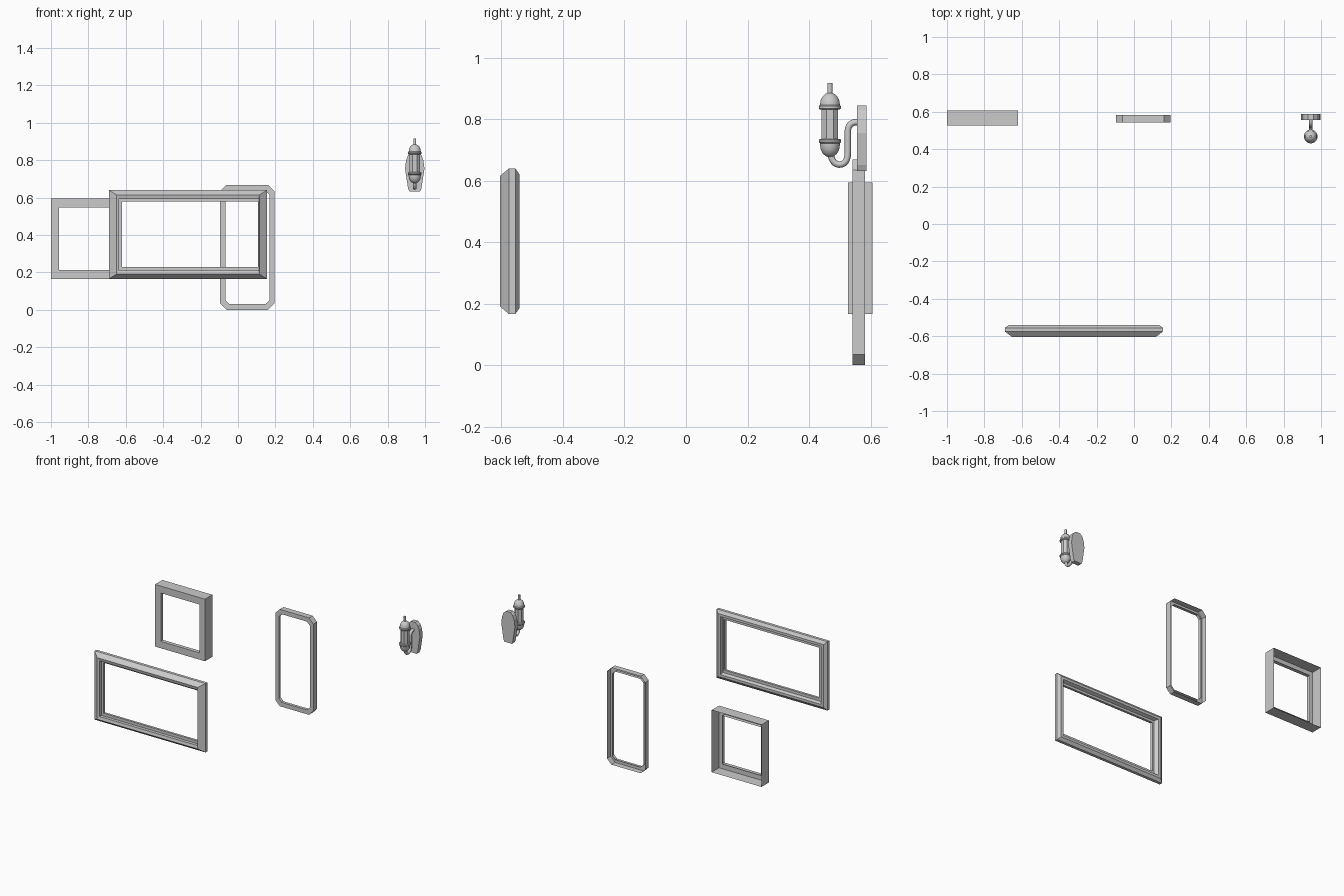
import bpy, bmesh, math
from mathutils import Vector

if "Cube" in bpy.data.objects:
    bpy.data.objects.remove(bpy.data.objects["Cube"])


def finish(name, bm, smooth=False):
    me = bpy.data.meshes.new(name)
    bm.to_mesh(me)
    bm.free()
    ob = bpy.data.objects.new(name, me)
    bpy.context.collection.objects.link(ob)
    if smooth:
        bpy.ops.object.select_all(action='DESELECT')
        bpy.context.view_layer.objects.active = ob
        ob.select_set(True)
        bpy.ops.object.shade_smooth_by_angle(angle=math.radians(40))
    return ob


def outline(x0, x1, z0, z1, cut=0):
    # counter-clockwise rectangle seen from the front, optionally with cut corners
    if not cut:
        return [(x0, z0), (x1, z0), (x1, z1), (x0, z1)]
    return [(x0 + cut, z0), (x1 - cut, z0), (x1, z0 + cut), (x1, z1 - cut),
            (x1 - cut, z1), (x0 + cut, z1), (x0, z1 - cut), (x0, z0 + cut)]


def loft(name, rings, closed=False):
    # rings: (y, outline), from outer back, over the front, to the opening
    bm = bmesh.new()
    loops = [[bm.verts.new((x, y, z)) for x, z in pts] for y, pts in rings]
    if closed:
        loops.append(loops[0])
    for a, b in zip(loops, loops[1:]):
        n = len(a)
        for i in range(n):
            j = (i + 1) % n
            bm.faces.new((a[i], a[j], b[j], b[i]))
    return finish(name, bm)


def lathe(name, profile, cx, cy, seg, smooth=True):
    bm = bmesh.new()
    rows = []
    for r, z in profile:
        rows.append([bm.verts.new((cx + r * math.cos(math.tau * (k + .5) / seg),
                                   cy + r * math.sin(math.tau * (k + .5) / seg), z))
                     for k in range(seg)])
    for a, b in zip(rows, rows[1:]):
        for i in range(seg):
            j = (i + 1) % seg
            bm.faces.new((a[i], a[j], b[j], b[i]))
    bm.faces.new(rows[0][::-1])
    bm.faces.new(rows[-1])
    return finish(name, bm, smooth)


# square window frame, hollow behind
outer = outline(-1, -.62, .166, .594)
inner = outline(-.957, -.663, .213, .546)
loft("square_frame", [(.606, outer), (.526, outer), (.526, inner), (.552, inner)])

# tall window frame with cut corners, hollow behind
outer = outline(-.095, .195, 0, .668, .034)
inner = outline(-.068, .168, .03, .638, .022)
loft("tall_frame", [(.582, outer), (.542, outer), (.542, inner), (.562, inner)])

# wide moulded frame
outer = outline(-.69, .155, .166, .64)
crest = outline(-.65, .115, .191, .615)
step = outline(-.635, .112, .211, .594)
lip = outline(-.62, .107, .23, .578)
back_edge = outline(-.67, .135, .186, .62)
back_step = outline(-.65, .115, .203, .603)
loft("wide_frame", [(-.555, outer), (-.575, outer), (-.605, crest), (-.60, step),
                    (-.578, step), (-.578, lip), (-.562, lip), (-.562, step),
                    (-.541, back_step), (-.541, back_edge)], closed=True)

# lamp wall plate
CX, CY = .945, .468
half = [(.028, .632), (.036, .65), (.052, .755), (.046, .80), (.034, .83), (.016, .845)]
bm = bmesh.new()
pts = half + [(-x, z) for x, z in reversed(half)]
face = bm.faces.new([bm.verts.new((CX + x, .587, z)) for x, z in pts])
ext = bmesh.ops.extrude_face_region(bm, geom=[face])
bmesh.ops.translate(bm, verts=[g for g in ext['geom'] if isinstance(g, bmesh.types.BMVert)],
                    vec=Vector((0, -.031, 0)))
bmesh.ops.recalc_face_normals(bm, faces=bm.faces)
finish("lamp_plate", bm)

# lamp arm
cu = bpy.data.curves.new("lamp_arm", 'CURVE')
cu.dimensions = '3D'
cu.bevel_depth = .0105
cu.bevel_resolution = 2
cu.resolution_u = 6
cu.use_fill_caps = True
sp = cu.splines.new('BEZIER')
path = [((.470, .690), .012, (0, -1)), ((.498, .652), .020, (1, 0)),
        ((.526, .690), .022, (0, 1)), ((.526, .760), .018, (0, 1)),
        ((.553, .790), .016, (1, 0)), ((.570, .790), .005, (1, 0))]
sp.bezier_points.add(len(path) - 1)
for bp, ((y, z), h, (dy, dz)) in zip(sp.bezier_points, path):
    bp.co = (CX, y, z)
    bp.handle_left = (CX, y - dy * h, z - dz * h)
    bp.handle_right = (CX, y + dy * h, z + dz * h)
bpy.context.collection.objects.link(bpy.data.objects.new("lamp_arm", cu))

# lantern: bottom bowl, glass, collars, dome and finial
arc = [math.radians(a) for a in (0, 22, 45, 65, 80)]
bowl = [(.033 * math.cos(a), .716 - .040 * math.sin(a)) for a in reversed(arc)]
dome = [(.033 * math.cos(a), .848 + .038 * math.sin(a)) for a in arc]
lathe("lantern_bowl", bowl + [(.033, .722)], CX, CY, 16)
lathe("lantern_glass", [(.029, .725), (.029, .84)], CX, CY, 8, False)
for name, z in (("lower_collar", .721), ("upper_collar", .831)):
    lathe(name, [(.033, z), (.037, z + .004), (.037, z + .011), (.033, z + .015)], CX, CY, 16)
lathe("lantern_dome", [(.033, .842)] + dome, CX, CY, 16)
lathe("lantern_finial", [(.008, .88), (.008, .917)], CX, CY, 10)
